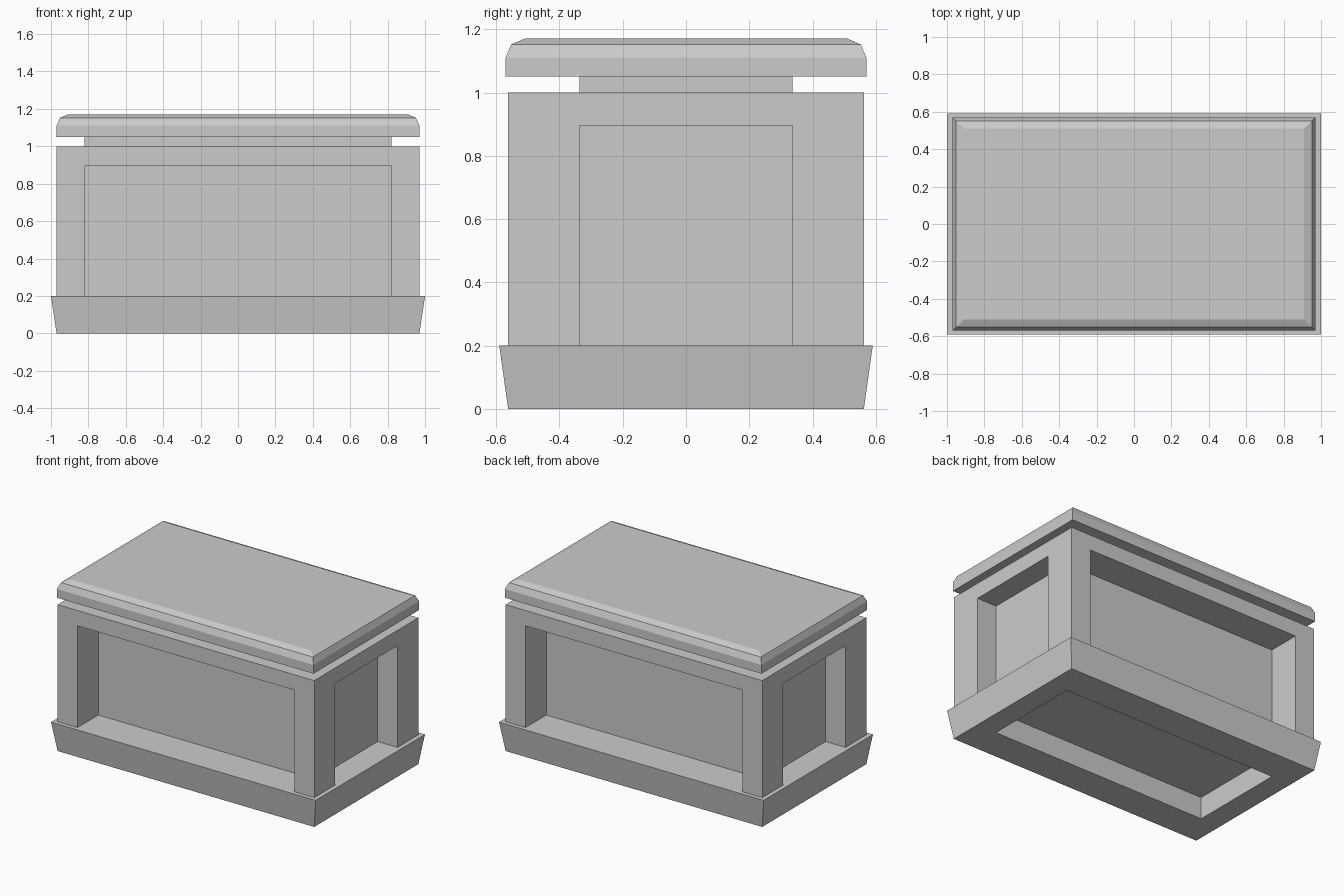
import bpy, bmesh

if "Cube" in bpy.data.objects:
    bpy.data.objects.remove(bpy.data.objects["Cube"])

CX, CY = 0.82, 0.337      # half size of the inner core
FX, FY = 0.97, 0.562      # half size of the outer frame


def loft(name, rings, closed=False):
    """Skin stacked rectangles (half x, half y, z); closed joins last ring to first."""
    bm = bmesh.new()
    loops = [[bm.verts.new((sx * hx, sy * hy, z))
              for sx, sy in ((-1, -1), (1, -1), (1, 1), (-1, 1))]
             for hx, hy, z in rings]
    pairs = list(zip(loops, loops[1:]))
    if closed:
        pairs.append((loops[-1], loops[0]))
    else:
        bm.faces.new(loops[0][::-1])
        bm.faces.new(loops[-1])
    for a, b in pairs:
        for i in range(4):
            j = (i + 1) % 4
            bm.faces.new((a[i], a[j], b[j], b[i]))
    bmesh.ops.recalc_face_normals(bm, faces=bm.faces)
    mesh = bpy.data.meshes.new(name)
    bm.to_mesh(mesh)
    bm.free()
    obj = bpy.data.objects.new(name, mesh)
    bpy.context.collection.objects.link(obj)
    return obj


# Flared plinth, open in the middle underneath
loft("base_plinth", [(FX, 0.562, 0), (1.0, 0.59, 0.2), (CX, CY, 0.2), (CX, CY, 0)], closed=True)

# Inner core, whose top shows as the neck under the lid
loft("core_box", [(CX, CY, 0.15), (CX, CY, 1.05)])

# Top rail running round the core
loft("top_rail", [(FX, FY, 0.895), (FX, FY, 1.0), (CX, CY, 1.0), (CX, CY, 0.895)], closed=True)

# Four corner posts, mirrored from one
hx, hy = (FX - CX) / 2, (FY - CY) / 2
post = loft("corner_posts", [(hx, hy, 0.2), (hx, hy, 0.895)])
for v in post.data.vertices:
    v.co.x += CX + hx
    v.co.y += CY + hy
mirror = post.modifiers.new("Mirror", 'MIRROR')
mirror.use_axis = (True, True, False)
mirror.use_mirror_merge = False

# Lid slab with a two-step rounded top edge
LX, LY = 0.97, 0.57
loft("lid", [(LX - d, LY - d, z) for d, z in
             ((0, 1.05), (0, 1.11), (0.018, 1.152), (0.06, 1.17))])
